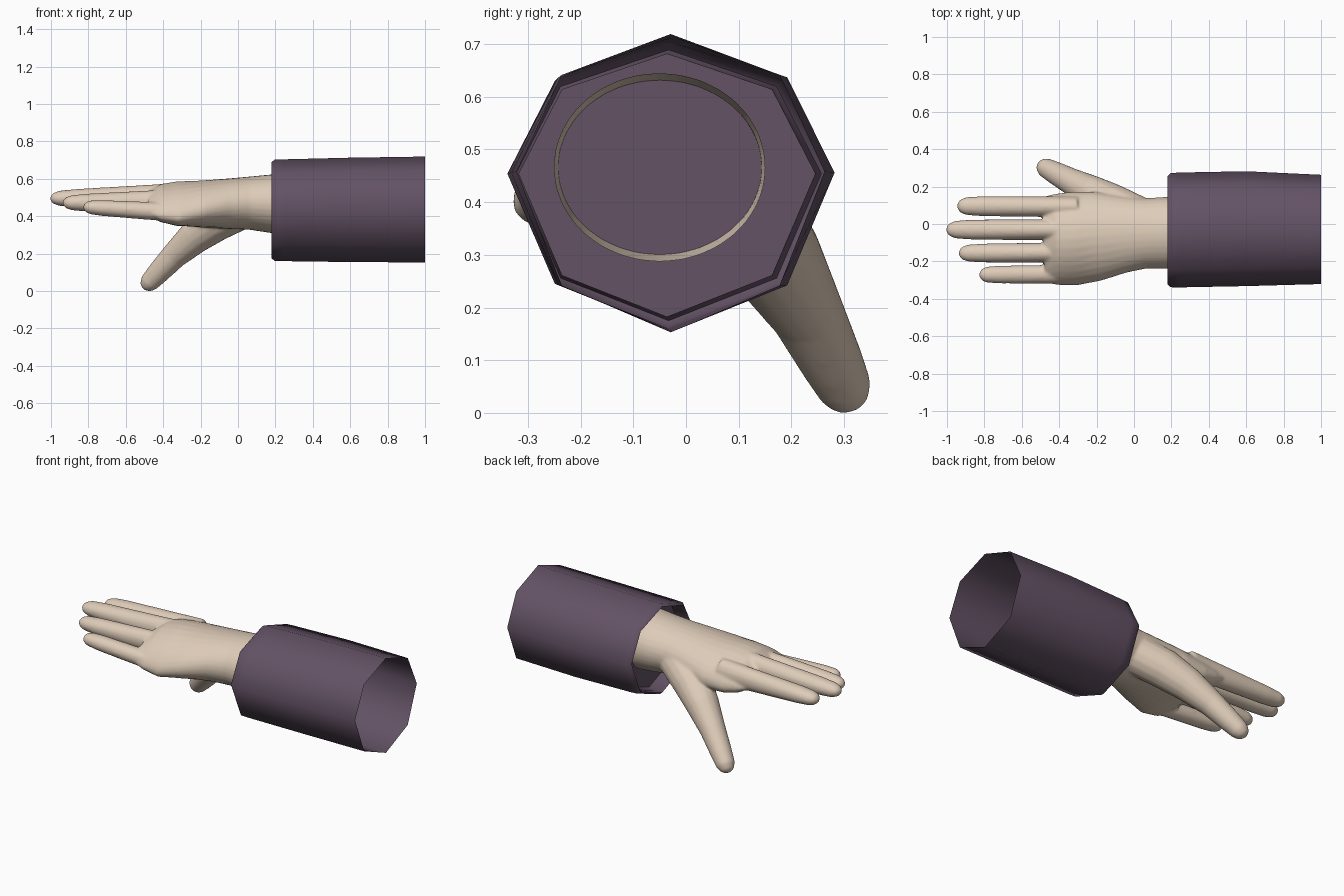
import bpy, bmesh, math
from mathutils import Vector

if "Cube" in bpy.data.objects:
    bpy.data.objects.remove(bpy.data.objects["Cube"])


def material(name, rgb):
    m = bpy.data.materials.new(name)
    m.diffuse_color = (*rgb, 1)
    m.use_nodes = True
    m.node_tree.nodes["Principled BSDF"].inputs["Base Color"].default_value = m.diffuse_color
    return m


skin = material("beige skin", (0.735, 0.605, 0.485))
cloth = material("muted purple cloth", (0.126, 0.085, 0.131))


def bridge(bm, loops):
    n = len(loops[0])
    for p, q in zip(loops, loops[1:]):
        for k in range(n):
            j = (k + 1) % n
            bm.faces.new((p[k], p[j], q[j], q[k]))


def loft(bm, rings, n, power=1.0):
    """Skin a closed tube over rings of (centre, half width, half height)."""
    pts = [Vector(r[0]) for r in rings]
    loops = []
    for i, (c, a, b) in enumerate(rings):
        t = (pts[min(i + 1, len(pts) - 1)] - pts[max(i - 1, 0)]).normalized()
        side = t.cross(Vector((0, 0, 1))).normalized()
        up = side.cross(t)
        loop = []
        for k in range(n):
            ang = 2 * math.pi * k / n
            cs, sn = math.cos(ang), math.sin(ang)
            u = math.copysign(abs(cs) ** power, cs)
            v = math.copysign(abs(sn) ** power, sn)
            loop.append(bm.verts.new(pts[i] + side * u * a + up * v * b))
        loops.append(loop)
    bridge(bm, loops)
    bm.faces.new(loops[0])
    bm.faces.new(loops[-1])


def make_object(name, bm, mat):
    bmesh.ops.recalc_face_normals(bm, faces=bm.faces)
    me = bpy.data.meshes.new(name)
    bm.to_mesh(me)
    bm.free()
    me.materials.append(mat)
    ob = bpy.data.objects.new(name, me)
    bpy.context.collection.objects.link(ob)
    return ob


bm = bmesh.new()

# Palm and wrist: x, y, z, half width, half height
palm = [(0.46, -0.05, 0.466, 0.205, 0.185), (0.28, -0.05, 0.466, 0.194, 0.167),
        (0.18, -0.047, 0.467, 0.192, 0.157),
        (0.06, -0.05, 0.47, 0.188, 0.142), (-0.05, -0.055, 0.467, 0.205, 0.135),
        (-0.2, -0.065, 0.466, 0.240, 0.125), (-0.33, -0.079, 0.470, 0.251, 0.117),
        (-0.42, -0.083, 0.476, 0.243, 0.097), (-0.485, -0.085, 0.480, 0.23, 0.05)]
loft(bm, [((x, y, z), a, b) for x, y, z, a, b in palm], 32)
# Arch the back of the hand, so its edges hang lower towards the knuckles
for v in bm.verts:
    v.co.z -= 0.9 * (v.co.y + 0.05) ** 2 * min(1, max(0, -v.co.x / 0.3))

# Four fingers: base, tip, half width, half height
fingers = [((-0.30, 0.092, 0.482), (-0.945, 0.096, 0.480), 0.0555, 0.047),
           ((-0.30, -0.03, 0.505), (-1.004, -0.03, 0.495), 0.0555, 0.047),
           ((-0.30, -0.152, 0.475), (-0.937, -0.156, 0.472), 0.0525, 0.046),
           ((-0.30, -0.268, 0.418), (-0.827, -0.271, 0.450), 0.0495, 0.043)]
taper = [(0, 1), (0.25, 1), (0.5, 1), (0.8, 0.97), (0.93, 0.86), (0.98, 0.6), (1, 0.2)]
for base, tip, a, b in fingers:
    p, q = Vector(base), Vector(tip)
    swell = 0.6 if b > 0.045 else 0.2
    loft(bm, [(p.lerp(q, t), a * f, b * f * (1 + swell * (1 - t) ** 1.3)) for t, f in taper], 16)

# Thumb, reaching down and out from the wrist
thumb = [(0.02, 0.04, 0.44, 0.11), (-0.12, 0.11, 0.37, 0.107),
         (-0.23, 0.17, 0.29, 0.092), (-0.34, 0.23, 0.19, 0.071),
         (-0.43, 0.278, 0.094, 0.060), (-0.475, 0.302, 0.045, 0.052),
         (-0.492, 0.310, 0.021, 0.037), (-0.499, 0.314, 0.009, 0.015)]
loft(bm, [((x, y, z), r, r) for x, y, z, r in thumb], 16)

# Fuse the parts into one smooth hand
hand = make_object("hand", bm, skin)
remesh = hand.modifiers.new("fuse", 'REMESH')
remesh.mode = 'VOXEL'
remesh.voxel_size = 0.0065
smooth = hand.modifiers.new("soften", 'SMOOTH')
smooth.factor = 0.5
smooth.iterations = 16
dg = bpy.context.evaluated_depsgraph_get()
fused = bpy.data.meshes.new_from_object(hand.evaluated_get(dg))
hand.modifiers.clear()

# Cut the wrist open behind the sleeve's closing disc
bm = bmesh.new()
bm.from_mesh(fused)
bmesh.ops.bisect_plane(bm, geom=bm.verts[:] + bm.edges[:] + bm.faces[:],
                       plane_co=(0.40, 0, 0), plane_no=(1, 0, 0), clear_outer=True)
for f in bm.faces:
    f.smooth = True
    f.material_index = 0
bm.to_mesh(fused)
bm.free()
fused.materials.clear()
fused.materials.append(skin)
hand.data = fused

# Sleeve: open at the back, cuff folded inward to a closing disc round the wrist
# x, y, z, half width, half height
sleeve = [(1.0, -0.029, 0.436, 0.292, 0.283), (0.6, -0.025, 0.434, 0.307, 0.279),
          (0.24, -0.032, 0.432, 0.307, 0.272), (0.195, -0.033, 0.432, 0.305, 0.270),
          (0.18, -0.033, 0.432, 0.290, 0.257), (0.20, -0.034, 0.432, 0.282, 0.250),
          (0.27, -0.036, 0.432, 0.282, 0.250)]
bm = bmesh.new()
n = 8
loops = []
for x, y, z, a, b in sleeve:
    loop = []
    for k in range(n):
        ang = 2 * math.pi * k / n
        lift = 0.022 * math.cos(ang) ** 4          # side corners sit a little high
        loop.append(bm.verts.new((x, y + a * math.cos(ang), z + b * math.sin(ang) + lift)))
    loops.append(loop)
bridge(bm, loops)
bm.faces.new(loops[-1])
ob = make_object("sleeve", bm, cloth)
bpy.ops.object.select_all(action='DESELECT')
ob.select_set(True)
bpy.context.view_layer.objects.active = ob
bpy.ops.object.shade_smooth_by_angle(angle=math.radians(55))
